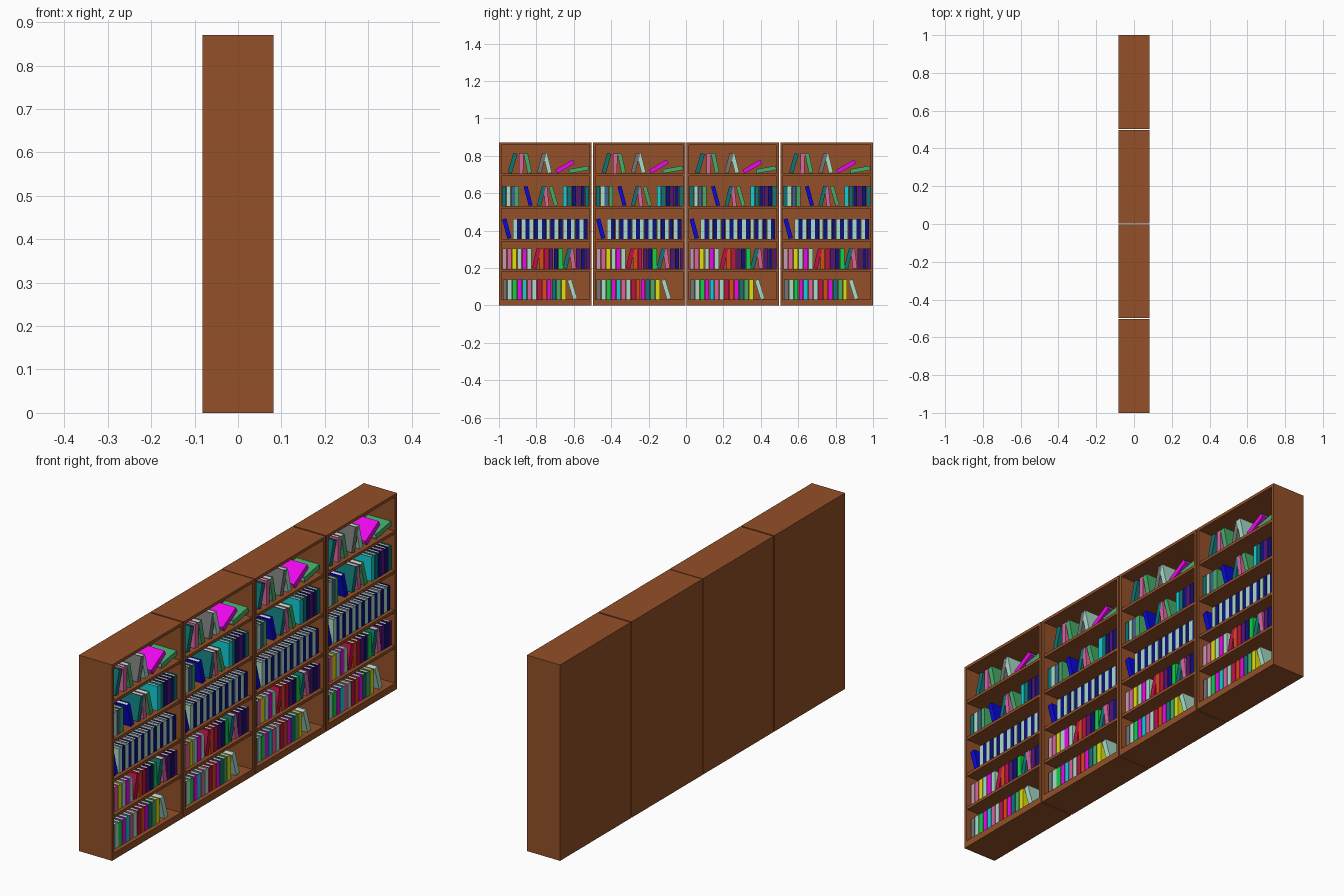
import bpy, bmesh
from math import radians, sin
from mathutils import Matrix, Vector

if "Cube" in bpy.data.objects:
    bpy.data.objects.remove(bpy.data.objects["Cube"])

W, D, H, T = 0.496, 0.163, 0.87, 0.013          # case width, depth, height, board thickness
SHELF_Z = [0.03, 0.195, 0.355, 0.53, 0.705]     # top face of each shelf
UNIT_Y = [-1.0, -0.498, 0.002, 0.504]           # left end of each case
PITCH = 0.0262                                  # spacing of upright books

COLOURS = {
    'b': ("wood", "935028"), 'p': ("pages", "D8DCD8"),
    'g': ("grey", "747474"), 'w': ("mint", "A9DCC8"), 'G': ("green", "10D048"),
    's': ("sea_green", "46AC6A"), 't': ("teal", "107474"), 'c': ("cyan", "10D0D8"),
    'm': ("magenta", "EC08EC"), 'r': ("crimson", "C01048"), 'o': ("orange", "DC4818"),
    'k': ("pink", "DC64A0"), 'y': ("yellow", "E0E010"), 'n': ("navy", "10107C"),
    'u': ("blue", "0808DC"), 'v': ("violet", "541478"), 'h': ("slate", "40648C"),
    'l': ("pale_pink", "C49CB0"),
}


def linear(c):
    return c / 12.92 if c < 0.04045 else ((c + 0.055) / 1.055) ** 2.4


mats, slot = [], {}
for key, (name, code) in COLOURS.items():
    m = bpy.data.materials.new(name)
    m.diffuse_color = [linear(int(code[i:i + 2], 16) / 255) for i in (0, 2, 4)] + [1]
    m.use_nodes = True
    m.node_tree.nodes["Principled BSDF"].inputs["Base Color"].default_value = m.diffuse_color
    slot[key] = len(mats)
    mats.append(m)


def box(bm, lo, hi, key, xf=Matrix()):
    lo, hi = Vector(lo), Vector(hi)
    size = hi - lo
    m = xf @ Matrix.Translation((lo + hi) / 2) @ Matrix.Diagonal((*size, 1))
    verts = bmesh.ops.create_cube(bm, size=1, matrix=m)['verts']
    for f in {f for v in verts for f in v.link_faces}:
        f.material_index = slot[key]


def mesh_from(bm, name):
    me = bpy.data.meshes.new(name)
    bm.to_mesh(me)
    bm.free()
    for m in mats:
        me.materials.append(m)
    return me


def book(bm, key, y, z, lean, w=0.023, h=0.108):
    # spine at +x, two cover boards and an inset page block; lean is degrees to the right
    a = radians(lean)
    xf = Matrix.Translation((0, y, z + w / 2 * abs(sin(a)))) @ Matrix.Rotation(-a, 4, 'X')
    x0, x1, c, hw = -0.05, 0.063, 0.003, w / 2
    box(bm, (x1 - c, -hw, 0), (x1, hw, h), key, xf)
    for s in (-1, 1):
        ya, yb = sorted((s * hw, s * (hw - c)))
        box(bm, (x0, ya, 0), (x1 - c, yb, h), key, xf)
    box(bm, (x0 + c, c - hw, c), (x1 - c, hw - c, h - c), 'p', xf)


# Runs of books per shelf: colours, first bottom centre, lean
ROWS = [
    [("gwGmckwromtsy", 0.032, 0), ("wG"[:1], 0.408, -17)],
    [("lky", 0.030, 0), ("wmw", 0.110, 0), ("r", 0.188, 13), ("orvnG", 0.226, 0),
     ("t", 0.352, 14), ("k", 0.400, -7), ("vnv", 0.424, 0)],
    [("u", 0.056, -15), ("wn" * 9, 0.086, 0)],
    [("twhs", 0.027, 0), ("u", 0.170, -15), ("t", 0.214, 14), ("k", 0.258, -6),
     ("s", 0.306, -16), ("ctnvnt", 0.354, 0)],
    [("t", 0.058, 16), ("k", 0.118, 1), ("s", 0.165, -12), ("g", 0.214, 15),
     ("w", 0.272, -14), ("m", 0.306, 60), ("s", 0.374, 80)],
]

# Bookcase: sides, back, plinth, top and shelves
bm = bmesh.new()
hd = D / 2
box(bm, (-hd, 0, 0), (hd, T, H), 'b')
box(bm, (-hd, W - T, 0), (hd, W, H), 'b')
box(bm, (-hd, T, 0), (T - hd, W - T, H), 'b')
box(bm, (T - hd, T, H - T), (hd, W - T, H), 'b')
box(bm, (T - hd, T, 0), (hd, W - T, SHELF_Z[0]), 'b')
for z in SHELF_Z[1:]:
    box(bm, (T - hd, T, z - T), (hd - 0.003, W - T, z), 'b')
parts = [("bookcase", mesh_from(bm, "bookcase"))]

# One mesh of books per shelf
for i, runs in enumerate(ROWS):
    bm = bmesh.new()
    for keys, y, lean in runs:
        pitch = 0.0222 if len(keys) == 18 else (0.0235 if i == 3 else PITCH)
        w = 0.023 if len(keys) < 14 and i != 3 else 0.021
        for n, key in enumerate(keys):
            book(bm, key, y + n * pitch, SHELF_Z[i], lean, w)
    parts.append((f"books_shelf_{i + 1}", mesh_from(bm, f"books_shelf_{i + 1}")))

# Four identical cases side by side
for u, y in enumerate(UNIT_Y):
    for name, me in parts:
        ob = bpy.data.objects.new(f"{name}_case_{u + 1}", me)
        ob.location.y = y
        bpy.context.collection.objects.link(ob)
